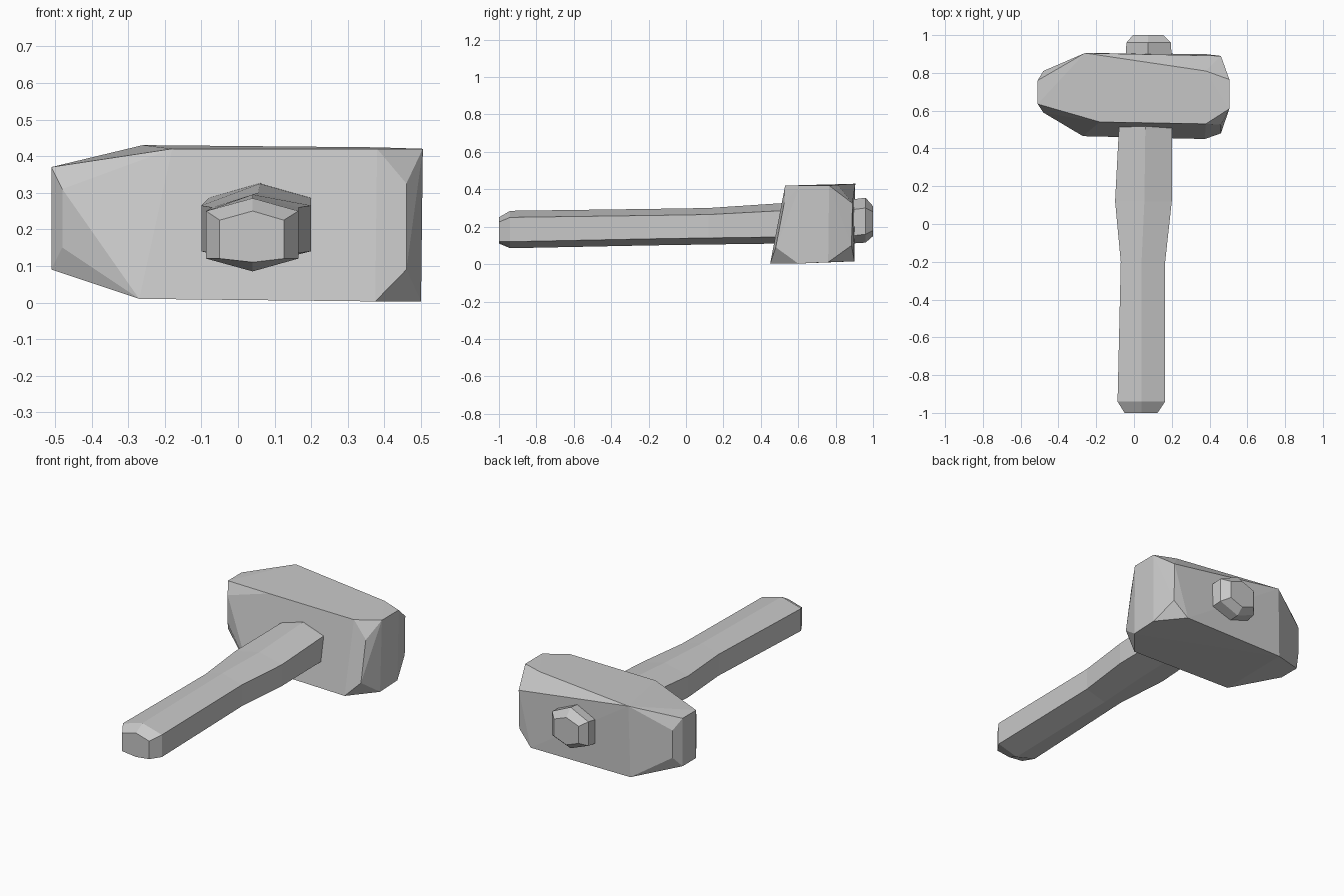
import bpy
import bmesh
from math import radians

default_cube = bpy.data.objects.get("Cube")
if default_cube:
    bpy.data.objects.remove(default_cube, do_unlink=True)


def make_material(name, colour):
    material = bpy.data.materials.new(name)
    material.use_nodes = True
    material.diffuse_color = colour
    shader = next(n for n in material.node_tree.nodes if n.type == "BSDF_PRINCIPLED")
    shader.inputs["Base Color"].default_value = colour
    return material


def finish(bm, name, material):
    bmesh.ops.recalc_face_normals(bm, faces=bm.faces)
    mesh = bpy.data.meshes.new(name)
    bm.to_mesh(mesh)
    bm.free()
    mesh.materials.append(material)
    obj = bpy.data.objects.new(name, mesh)
    bpy.context.scene.collection.objects.link(obj)
    return obj


def hull(name, points, material):
    """Faceted solid wrapped around its corner points."""
    bm = bmesh.new()
    for point in points:
        bm.verts.new(point)
    result = bmesh.ops.convex_hull(bm, input=bm.verts)
    spare = {v for v in result["geom_interior"] + result["geom_unused"]
             if isinstance(v, bmesh.types.BMVert)}
    bmesh.ops.delete(bm, geom=list(spare), context="VERTS")
    bmesh.ops.dissolve_limit(bm, angle_limit=radians(1), verts=bm.verts, edges=bm.edges)
    return finish(bm, name, material)


def hexagon_loft(name, stations, material):
    """Six-sided bar running along y, with a ridge above and below."""
    bm = bmesh.new()
    rings = []
    for y, left, ridge, right, top, shoulder, hip, bottom in stations:
        outline = [(left, shoulder), (ridge, top), (right, shoulder),
                   (right, hip), (ridge, bottom), (left, hip)]
        rings.append([bm.verts.new((x, y, z)) for x, z in outline])
    for a, b in zip(rings, rings[1:]):
        for i in range(len(a)):
            j = (i + 1) % len(a)
            bm.faces.new((a[i], a[j], b[j], b[i]))
    bm.faces.new(rings[0])
    bm.faces.new(rings[-1])
    return finish(bm, name, material)


grey = make_material("plain grey", (0.58, 0.58, 0.58, 1))

# Head: wedge-ended block with chipped corners
top_corners = [(-0.18, 0.54, 0.42), (-0.26, 0.905, 0.43), (0.38, 0.53, 0.42),
               (0.505, 0.61, 0.42), (0.505, 0.765, 0.42), (0.38, 0.81, 0.424)]
bottom_corners = [(-0.27, 0.465, 0.01), (-0.27, 0.9, 0.015), (0.375, 0.45, 0.003),
                  (0.5, 0.6, 0.003), (0.5, 0.76, 0.01), (0.375, 0.9, 0.015)]
blunt_end = [(0.46, 0.48, 0.09), (0.46, 0.525, 0.325),
             (0.46, 0.885, 0.1), (0.46, 0.89, 0.325)]
narrow_end = [(-0.51, y, z) for y in (0.635, 0.76) for z in (0.09, 0.37)]
narrow_end += [(-0.48, y, z) for y in (0.59, 0.81) for z in (0.15, 0.31)]
hull("hammer_head", top_corners + bottom_corners + blunt_end + narrow_end, grey)

# Handle: chamfered butt, flared neck, capped tip poking through the head
hexagon_loft("handle", [
    (-1.0, -0.05, 0.04, 0.125, 0.25, 0.225, 0.12, 0.11),
    (-0.94, -0.087, 0.04, 0.165, 0.285, 0.25, 0.12, 0.085),
    (-0.2, -0.07, 0.04, 0.165, 0.295, 0.26, 0.135, 0.1),
    (0.12, -0.1, 0.055, 0.2, 0.3, 0.265, 0.14, 0.105),
    (0.5, -0.08, 0.06, 0.2, 0.325, 0.285, 0.145, 0.11),
    (0.88, -0.045, 0.075, 0.2, 0.345, 0.29, 0.15, 0.11),
    (0.96, -0.04, 0.075, 0.195, 0.355, 0.3, 0.16, 0.115),
    (1.0, -0.005, 0.075, 0.155, 0.31, 0.28, 0.18, 0.15),
], grey)
